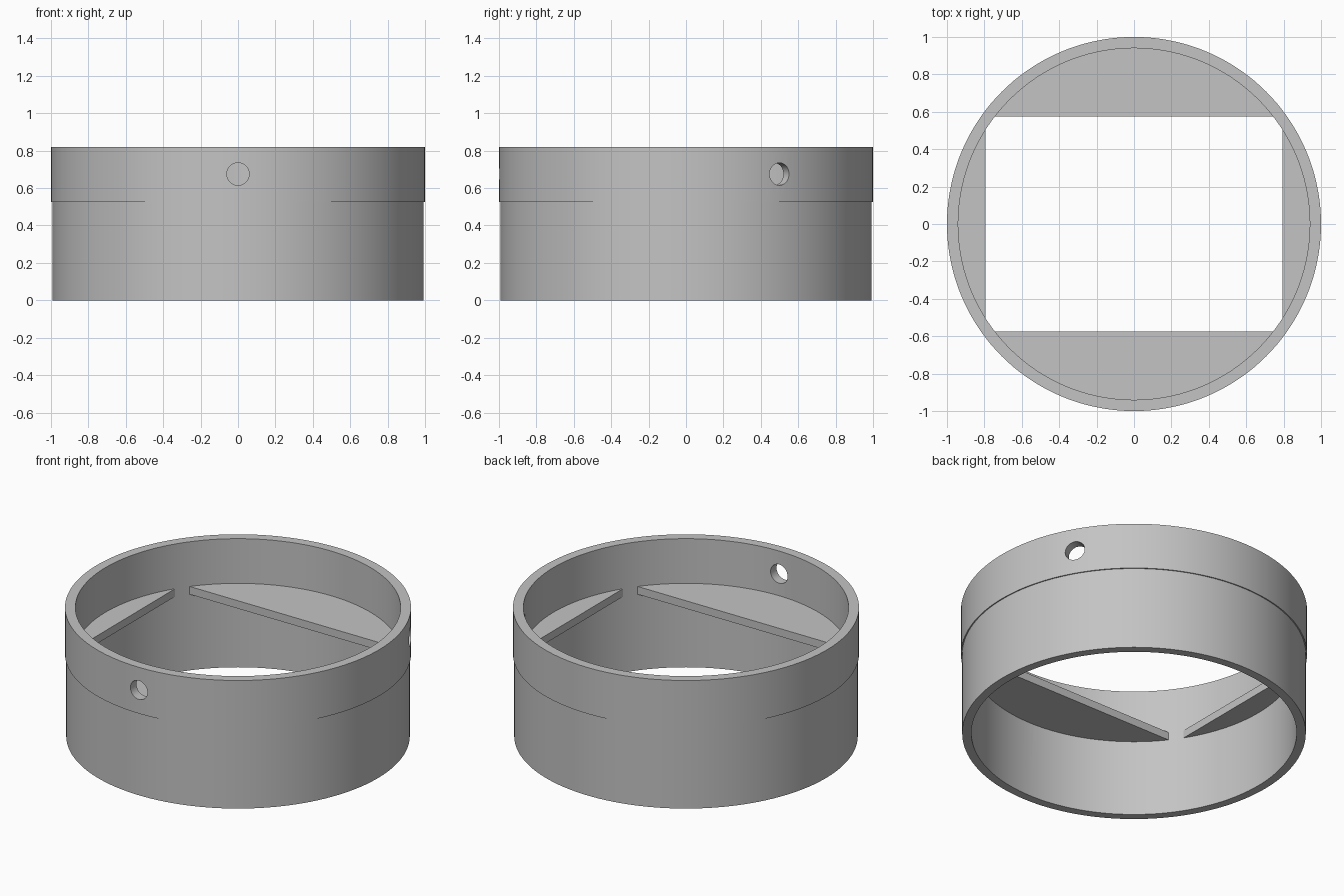
import bpy
import bmesh
from math import acos, cos, sin, pi, radians
from mathutils import Matrix, Vector

cube = bpy.data.objects.get("Cube")
if cube:
    bpy.data.objects.remove(cube, do_unlink=True)

SEGMENTS = 144
INNER, LOWER, OUTER = 0.94, 0.993, 1.0
STEP_Z, TOP_Z = 0.525, 0.82
SHELF_Z, SHELF_THICK = 0.485, 0.05

grey = bpy.data.materials.new("plain_grey")
grey.use_nodes = True
colour = (0.55, 0.55, 0.55, 1)
grey.diffuse_color = colour
bsdf = next(n for n in grey.node_tree.nodes if n.type == "BSDF_PRINCIPLED")
bsdf.inputs["Base Color"].default_value = colour


def make_object(name, bm):
    bmesh.ops.recalc_face_normals(bm, faces=bm.faces[:])
    mesh = bpy.data.meshes.new(name)
    bm.to_mesh(mesh)
    bm.free()
    mesh.materials.append(grey)
    obj = bpy.data.objects.new(name, mesh)
    bpy.context.collection.objects.link(obj)
    return obj


def activate(obj):
    bpy.ops.object.select_all(action="DESELECT")
    obj.select_set(True)
    bpy.context.view_layer.objects.active = obj


# Stepped ring wall: a closed profile turned around z
profile = [(INNER, 0), (LOWER, 0), (LOWER, STEP_Z),
           (OUTER, STEP_Z), (OUTER, TOP_Z), (INNER, TOP_Z)]
bm = bmesh.new()
rings = []
for i in range(SEGMENTS):
    a = 2 * pi * i / SEGMENTS
    rings.append([bm.verts.new((r * cos(a), r * sin(a), z)) for r, z in profile])
for i, ring in enumerate(rings):
    following = rings[(i + 1) % SEGMENTS]
    for j in range(len(profile)):
        k = (j + 1) % len(profile)
        bm.faces.new((ring[j], following[j], following[k], ring[k]))
ring_wall = make_object("ring_wall", bm)

# Radial screw holes in the upper band: one in front, one towards the back
for angle in (radians(-90), radians(30)):
    direction = Vector((cos(angle), sin(angle), 0))
    bm = bmesh.new()
    place = (Matrix.Translation(direction * 0.97 + Vector((0, 0, 0.675)))
             @ direction.to_track_quat("Z", "Y").to_matrix().to_4x4())
    bmesh.ops.create_cone(bm, cap_ends=True, segments=40, radius1=0.06,
                          radius2=0.06, depth=0.3, matrix=place)
    cutter = make_object("hole_cutter", bm)
    cutter.hide_render = True
    activate(ring_wall)
    mod = ring_wall.modifiers.new("hole", "BOOLEAN")
    mod.operation = "DIFFERENCE"
    mod.solver = "EXACT"
    mod.object = cutter
    bpy.ops.object.modifier_apply(modifier=mod.name)
    bpy.data.objects.remove(cutter, do_unlink=True)

activate(ring_wall)
bpy.ops.object.shade_smooth_by_angle(angle=radians(30))


# Inner ledges: circle segments cut off by a straight edge
def ledge(name, distance, facing):
    radius = INNER + 0.01
    half = acos(distance / radius)
    steps = 48
    bm = bmesh.new()
    verts = []
    for i in range(steps + 1):
        a = facing - half + 2 * half * i / steps
        verts.append(bm.verts.new((radius * cos(a), radius * sin(a), SHELF_Z)))
    face = bm.faces.new(verts)
    top = bmesh.ops.extrude_face_region(bm, geom=[face])
    moved = [v for v in top["geom"] if isinstance(v, bmesh.types.BMVert)]
    bmesh.ops.translate(bm, verts=moved, vec=(0, 0, SHELF_THICK))
    return make_object(name, bm)


ledge("left_ledge", 0.795, 0)
ledge("back_ledge", 0.575, pi / 2)
ledge("right_ledge", 0.795, pi)
ledge("front_ledge", 0.575, -pi / 2)
